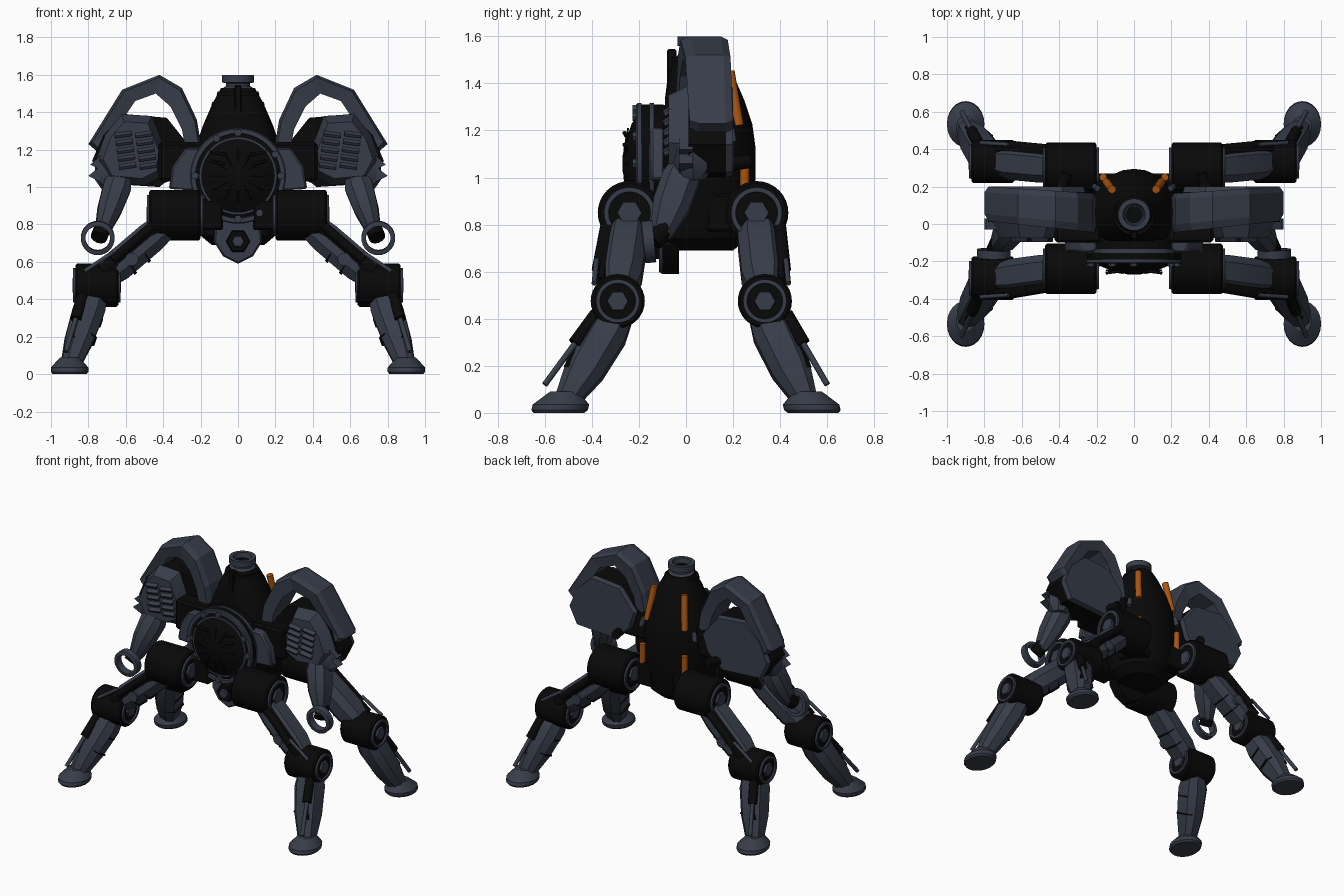
import bpy, bmesh
from math import sin, cos, pi, radians
from mathutils import Vector, Matrix

cube = bpy.data.objects.get("Cube")
if cube:
    bpy.data.objects.remove(cube)


def material(name, rgb):
    m = bpy.data.materials.new(name)
    m.use_nodes = True
    m.diffuse_color = (*rgb, 1)
    m.node_tree.nodes["Principled BSDF"].inputs["Base Color"].default_value = (*rgb, 1)
    return m


GREY = material("slate grey", (0.038, 0.046, 0.067))
BLACK = material("soft black", (0.0025, 0.0025, 0.0025))
ORANGE = material("burnt orange", (0.4, 0.09, 0.005))


def finish(name, bm, mat, mirror=False, bevel=0, smooth=True):
    """Turn a bmesh into an object, optionally mirrored across x."""
    bmesh.ops.recalc_face_normals(bm, faces=bm.faces)
    me = bpy.data.meshes.new(name)
    bm.to_mesh(me)
    bm.free()
    me.materials.append(mat)
    ob = bpy.data.objects.new(name, me)
    bpy.context.collection.objects.link(ob)
    if bevel:
        b = ob.modifiers.new("bevel", "BEVEL")
        b.width, b.segments, b.limit_method = bevel, 1, "ANGLE"
    if mirror:
        ob.modifiers.new("mirror", "MIRROR")
    if smooth:
        bpy.ops.object.select_all(action="DESELECT")
        ob.select_set(True)
        bpy.context.view_layer.objects.active = ob
        bpy.ops.object.shade_smooth_by_angle(angle=radians(35))
    return ob


def skin(rings, closed=False):
    """Bridge equal-length rings of points into a solid."""
    bm = bmesh.new()
    loops = [[bm.verts.new(p) for p in r] for r in rings]
    n = len(loops[0])
    pairs = list(zip(loops, loops[1:])) + ([(loops[-1], loops[0])] if closed else [])
    for a, b in pairs:
        for i in range(n):
            j = (i + 1) % n
            bm.faces.new((a[i], a[j], b[j], b[i]))
    if not closed:
        bm.faces.new(loops[0])
        bm.faces.new(loops[-1])
    return bm


def lathe(name, origin, axis, profile, mat, sides=32, closed=False, **kw):
    """Revolve (distance, radius) pairs about an axis."""
    q = Vector(axis).to_track_quat("Z", "Y")
    rings = [[Vector(origin) + q @ Vector((r * cos(2 * pi * i / sides), r * sin(2 * pi * i / sides), d))
              for i in range(sides)] for d, r in profile]
    return finish(name, skin(rings, closed), mat, **kw)


def rod(name, a, b, r, mat, r2=None, sides=12, **kw):
    d = Vector(b) - Vector(a)
    return lathe(name, a, d, [(0, r), (d.length, r2 or r)], mat, sides, **kw)


def beam(name, a, b, sections, mat, **kw):
    """Chamfered beam: sections are (fraction, width across y, thickness)."""
    a, b = Vector(a), Vector(b)
    d = (b - a).normalized()
    u = (Vector((0, 1, 0)) - d * d.y).normalized()
    v = d.cross(u)
    rings = []
    for t, w, h in sections:
        c = a.lerp(b, t)
        corner = [(1, .45), (.55, 1), (-.55, 1), (-1, .45), (-1, -.45), (-.55, -1), (.55, -1), (1, -.45)]
        rings.append([c + u * x * w / 2 + v * y * h / 2 for x, y in corner])
    return finish(name, skin(rings), mat, **kw)


def prism(name, outline, y0, y1, mat, shrink=1, **kw):
    """Extrude an (x, z) outline from y0 to y1, scaling the end."""
    cx = sum(p[0] for p in outline) / len(outline)
    cz = sum(p[1] for p in outline) / len(outline)
    end = [(cx + (x - cx) * shrink, y1, cz + (z - cz) * shrink) for x, z in outline]
    return finish(name, skin([[(x, y0, z) for x, z in outline], end]), mat, **kw)


def box(name, c, size, mat, rot=None, **kw):
    bm = bmesh.new()
    bmesh.ops.create_cube(bm, size=1)
    m = Matrix.Translation(c) @ (rot or Matrix()) @ Matrix.Diagonal((*size, 1))
    bm.transform(m)
    return finish(name, bm, mat, smooth=False, **kw)


# Egg-shaped body with a flattened front, neck and front fin
body = lathe("body", (0, .06, 0), (0, 0, 1),
             [(.69, .14), (.74, .2), (.85, .225), (1, .235), (1.13, .235), (1.225, .222),
              (1.33, .187), (1.45, .135), (1.53, .09)], BLACK, 24)
for v in body.data.vertices:
    v.co.y = max(v.co.y, -.09)
lathe("neck", (0, .05, 0), (0, 0, 1),
      [(1.49, .08), (1.53, .08), (1.54, .065), (1.555, .065), (1.56, .086), (1.6, .086),
       (1.6, .06), (1.55, .05), (1.55, .03), (1.49, .03)], GREY, closed=True)
lathe("neck_plug", (0, .05, 0), (0, 0, 1), [(1.5, .045), (1.57, .045)], BLACK)
lathe("neck_collar", (0, .05, 0), (0, 0, 1), [(1.49, .115), (1.51, .11)], BLACK)
box("front_fin", (0, -.06, 1.42), (.04, .04, .25), BLACK, bevel=.006)

# Orange strips and grey vents on the back
rod("upper_strip", (.147, .224, 1.22), (.118, .185, 1.45), .022, ORANGE, mirror=True)
rod("lower_strip", (.165, .248, .83), (.165, .25, 1.055), .02, ORANGE, mirror=True)
rod("back_vent", (.21, .2, 1.15), (.195, .19, 1.21), .016, GREY, mirror=True)

# Round front drum with rings, bolts and blades
D = Vector((0, 0, 1.06))
lathe("drum", D, (0, -1, 0), [(.02, .23), (.1, .25), (.195, .25), (.2, .21), (.23, .17),
                              (.255, .1), (.27, .03)], BLACK, 40)
lathe("drum_ring", D, (0, -1, 0), [(.19, .256), (.205, .256), (.212, .25), (.212, .228), (.19, .222)],
      GREY, 40, closed=True)
lathe("drum_inner_ring", D, (0, -1, 0), [(.17, .208), (.21, .208), (.21, .197), (.17, .195)],
      GREY, 40, closed=True)
lathe("drum_back_ring", D, (0, -1, 0), [(.135, .256), (.155, .256)], GREY, 40)
for i in range(12):
    d = Vector((sin(pi * i / 6), 0, cos(pi * i / 6)))
    p = D + Vector((0, -.258, 0))
    rod("drum_blade", p + d * .06, p + d * .15 + Vector((0, .012, 0)), .009, BLACK, .004, 6)
    if i % 3 != 1:
        q = D + d * .23
        rod("ring_bolt", q + Vector((0, -.2, 0)), q + Vector((0, -.228, 0)), .021, GREY, sides=6)
for z in (1.12, 1.17):
    rod("drum_prong", (.06, -.25, z), (.15, -.262, z + .02), .008, BLACK, mirror=True)

# Side frame around the drum and the pod axle
prism("side_bracket", [(.2, 1.21), (.28, 1.21), (.35, 1.11), (.37, .99), (.2, .98)], -.15, -.09, GREY,
      mirror=True, bevel=.01)
box("shoulder_block", (.3, .03, 1.135), (.25, .26, .21), BLACK, mirror=True, bevel=.015)

# Pointed lower nose
nose = [(0, .59), (.08, .63), (.13, .71), (.12, .83), (-.12, .83), (-.13, .71), (-.08, .63)]
prism("nose_core", nose, -.03, -.1, BLACK)
prism("nose_plate", nose, -.1, -.115, GREY, shrink=.92)
lathe("nose_bolt", (0, 0, .71), (0, -1, 0), [(.11, .066), (.155, .06)], BLACK, 6)
lathe("nose_bolt_cap", (0, 0, .71), (0, -1, 0), [(.15, .035), (.17, .03)], GREY, 6)

# Shoulder pods: back plate, dark core, tapered front and louvres
pod = [(.26, 1.22), (.38, 1.37), (.6, 1.39), (.72, 1.28), (.78, 1.14), (.72, 1.02), (.42, 1), (.3, 1.1)]
front = [(.39, 1.2), (.46, 1.38), (.62, 1.39), (.71, 1.28), (.76, 1.14), (.7, 1.03), (.5, 1.01), (.4, 1.06)]
prism("pod_back_plate", pod, .17, .2, GREY, shrink=.96, mirror=True)
prism("pod_core", pod, .01, .17, BLACK, mirror=True)
prism("pod_front", front, .01, -.075, GREY, shrink=.8, mirror=True)
prism("pod_spike", [(.7, 1.2), (.79, 1.12), (.75, 1.1), (.8, 1.06), (.7, 1.01)], -.03, .03, GREY, mirror=True)
for k in range(5):
    for x in (.5, .61):
        tilt = Matrix.Rotation(radians(8), 4, "Y") @ Matrix.Rotation(radians(35), 4, "X")
        box("louvre", (x + .006 * k - .02, -.078, 1.115 + .042 * k), (.09, .035, .016), GREY, tilt, mirror=True)
rod("pod_exhaust", (.4, .15, 1.05), (.36, .27, 1.07), .03, BLACK, mirror=True)

# Angular arch over each pod, set further forward towards the body
outer = [(.2, 1.24), (.22, 1.36), (.3, 1.53), (.42, 1.6), (.62, 1.52), (.8, 1.23), (.73, 1.17)]
inner = [(.28, 1.2), (.3, 1.31), (.36, 1.43), (.44, 1.5), (.55, 1.46), (.65, 1.31), (.64, 1.2)]
slices = []
for (ox, oz), (ix, iz) in zip(outer, inner):
    f, b = .015 - .1 * (.8 - ox), .2 - .06 * (.8 - ox)
    mx, mz = ox * .85 + ix * .15, oz * .85 + iz * .15
    slices.append([(ix, f + .01, iz), (mx, f, mz), (ox, f + .04, oz), (ox, b - .03, oz), (mx, b, mz), (ix, b - .01, iz)])
finish("pod_arch", skin(slices), GREY, mirror=True, smooth=False)

# Arms ending in open rings
lathe("arm_shoulder", (.68, .03, 0), (0, 0, 1), [(.99, .05), (1.04, .085), (1.12, .085), (1.17, .06)],
      GREY, 8, mirror=True)
beam("arm", (.62, .01, 1.08), (.73, -.11, .75),
     [(0, .1, .1), (.25, .16, .15), (.6, .16, .13), (.95, .1, .08), (1, .08, .06)], GREY, mirror=True)
rod("arm_wrist", (.72, -.085, .79), (.745, -.14, .73), .045, BLACK, mirror=True)
lathe("arm_ring", (.75, -.135, .73), (0, -1, -.1), [(0, .09), (.045, .09), (.05, .08), (.05, .066), (0, .066)],
      GREY, 32, closed=True, mirror=True)


def joint(name, x0, x1, y, z, r):
    """Drum joint along x with grey rings and hexagonal bolts on the caps."""
    lathe(name, (0, y, z), (1, 0, 0), [(x0, r * .92), (x0 + .01, r), (x1 - .01, r), (x1, r * .92)],
          BLACK, mirror=True)
    for x, s in ((x0, -1), (x1, 1)):
        lathe(name + "_ring", (x, y, z), (s, 0, 0), [(-.01, r * .82), (.012, r * .8), (.012, r * .66), (-.01, r * .64)],
              GREY, closed=True, mirror=True)
        lathe(name + "_bolt", (x, y, z), (s, 0, 0), [(-.01, r * .42), (.014, r * .38)], GREY, 6, mirror=True)


# Four legs: front pair and back pair, each mirrored
for label, s, hy, ky in (("front", -1, -.24, -.29), ("back", 1, .3, .335)):
    joint(label + "_hip", .2, .475, hy, .85, .135)
    box(label + "_hip_mount", (.15, hy * .6, .85), (.14, abs(hy) * .6, .16), BLACK, mirror=True, bevel=.01)
    joint(label + "_knee", .64, .87, ky, .475, .115)
    # Thigh with panel seams underneath, a dark outward panel and a piston
    hip, knee = Vector((.36, hy, .82)), Vector((.735, ky, .5))
    beam(label + "_thigh", hip, knee, [(0, .15, .14), (.3, .18, .17), (.75, .18, .17), (1, .13, .12)],
         GREY, mirror=True)
    panel = Vector((.02, s * .075, .024))
    beam(label + "_thigh_panel", hip + panel, knee + panel, [(.1, .04, .07), (.92, .04, .07)], BLACK, mirror=True)
    under = Vector((-.008, 0, -.01))
    for t in (.45, .65):
        beam(label + "_thigh_seam", hip + under, knee + under, [(t, .16, .165), (t + .02, .16, .165)], BLACK, mirror=True)
    side = hip.lerp(knee, .55)
    rod(label + "_thigh_bolt", side + Vector((0, s * .07, -.03)), side + Vector((0, s * .1, -.03)), .035, GREY, mirror=True)
    rod(label + "_thigh_sleeve", (.46, hy + s * .1, .79), (.67, ky + s * .085, .61), .026, BLACK, mirror=True)
    rod(label + "_thigh_rod", (.67, ky + s * .09, .65), (.82, ky + s * .1, .55), .011, GREY, mirror=True)
    # Shin with seams on the inner face, a dark outward panel and a piston
    top, ankle = Vector((.765, ky - s * .01, .44)), Vector((.895, s * .51, .05))
    beam(label + "_shin", top, ankle, [(0, .13, .13), (.25, .18, .17), (.65, .17, .15), (.95, .11, .11), (1, .1, .1)],
         GREY, mirror=True)
    outward = Vector((.03, s * .055, .02))
    beam(label + "_shin_panel", top + outward, ankle + outward, [(.15, .06, .045), (.7, .05, .04)], BLACK, mirror=True)
    inward = Vector((-.01, 0, -.004))
    for t in (.35, .6):
        beam(label + "_shin_seam", top + inward, ankle + inward, [(t, .15, .155), (t + .02, .15, .153)], BLACK, mirror=True)
    a, b = Vector((.83, ky + s * .09, .42)), Vector((.92, s * .6, .12))
    rod(label + "_shin_sleeve", a, a.lerp(b, .42), .03, BLACK, mirror=True)
    rod(label + "_shin_rod", a.lerp(b, .4), b, .013, GREY, mirror=True)
    # Foot pad, longer front to back
    foot = lathe(label + "_foot", (0, 0, 0), (0, 0, 1), [(0, .09), (.012, .1), (.035, .1), (.08, .06), (.09, .05)],
                 GREY, 24, mirror=True)
    for v in foot.data.vertices:
        v.co.x += .9
        v.co.y = v.co.y * 1.2 + s * (.54 - v.co.z * .25)
